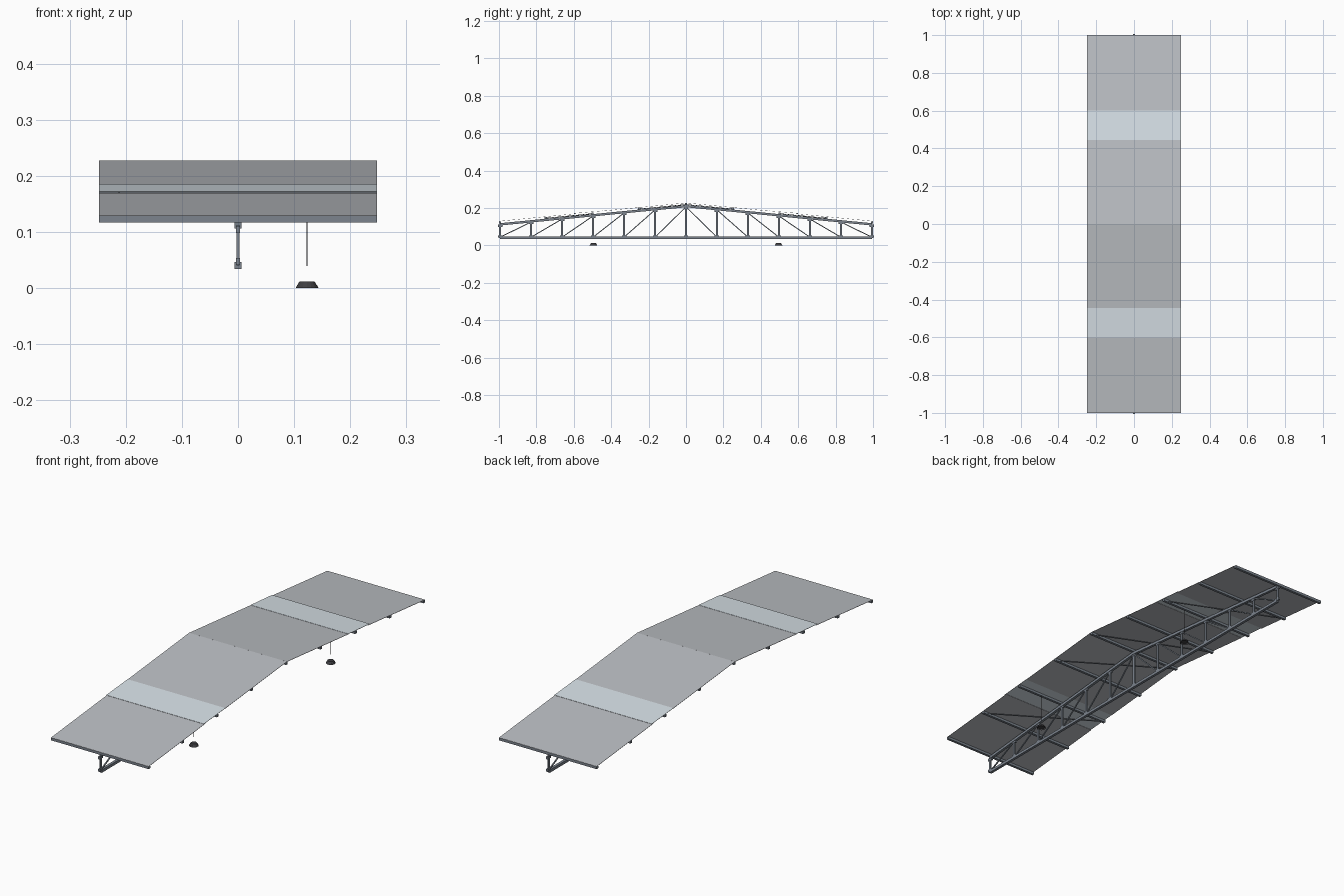
import bpy, bmesh
from mathutils import Vector

if "Cube" in bpy.data.objects:
    bpy.data.objects.remove(bpy.data.objects["Cube"])

W = 0.2475                      # half width of the roof
APEX, EAVE = 0.228, 0.130       # roof height at ridge and at eaves
TRUSS = 0.994                   # half length of the truss


def roof_z(y):
    return APEX + (EAVE - APEX) * abs(y)


def chord_z(y):
    return roof_z(y) - 0.018


def material(name, col):
    m = bpy.data.materials.new(name)
    m.diffuse_color = (*col, 1)
    m.use_nodes = True
    m.node_tree.nodes["Principled BSDF"].inputs["Base Color"].default_value = m.diffuse_color
    return m


steel = material("steel", (0.20, 0.23, 0.27))
sheet = material("roof_sheet", (0.50, 0.52, 0.55))
glass = material("skylight", (0.68, 0.75, 0.80))
dark = material("dark_metal", (0.05, 0.05, 0.055))


def finish(name, bm, mat):
    bmesh.ops.recalc_face_normals(bm, faces=bm.faces)
    me = bpy.data.meshes.new(name)
    bm.to_mesh(me)
    bm.free()
    ob = bpy.data.objects.new(name, me)
    bpy.context.collection.objects.link(ob)
    me.materials.append(mat)
    return ob


def bar(bm, a, b, w, h, ref=(1, 0, 0)):
    """Rectangular bar from a to b: w along ref, h across it."""
    a, b = Vector(a), Vector(b)
    d = (b - a).normalized()
    s = Vector(ref)
    s = (s - d * s.dot(d)).normalized()
    u = d.cross(s)
    rings = []
    for p in (a, b):
        rings.append([bm.verts.new(p + s * i * w / 2 + u * j * h / 2)
                      for i, j in ((-1, -1), (1, -1), (1, 1), (-1, 1))])
    bm.faces.new(rings[0])
    bm.faces.new(rings[1])
    for k in range(4):
        n = (k + 1) % 4
        bm.faces.new((rings[0][k], rings[0][n], rings[1][n], rings[1][k]))


# Roof sheets and skylights on both slopes
def panel(name, y0, y1, lift0, lift1, mat):
    bm = bmesh.new()
    t = 0.0012
    bar(bm, (0, y0, roof_z(y0) - t / 2 + lift0),
        (0, y1, roof_z(y1) - t / 2 + lift1), 2 * W, t)
    finish(name, bm, mat)


for s, side in ((-1, "front"), (1, "back")):
    panel(f"upper_roof_{side}", 0, s * 0.45, 0, 0, sheet)
    panel(f"skylight_{side}", s * 0.445, s * 0.60, 0.001, 0.003, glass)
    panel(f"lower_roof_{side}", s * 0.59, s * 1.0, 0, 0, sheet)

# Truss chords
bm = bmesh.new()
bar(bm, (0, -TRUSS, 0.0405), (0, TRUSS, 0.0405), 0.0125, 0.0125)
for s in (-1, 1):
    bar(bm, (0, s * TRUSS, chord_z(TRUSS)), (0, 0, chord_z(0)), 0.0125, 0.0125)
finish("truss_chords", bm, steel)

# Truss web: posts, diagonals rising to the ridge, gussets at the joints
posts, diagonals, gussets = bmesh.new(), bmesh.new(), bmesh.new()
nodes = [TRUSS * i / 6 for i in range(7)]
for s in (-1, 1):
    for i, n in enumerate(nodes):
        y = s * n
        if s == 1 and i == 0:
            continue
        bar(posts, (0, y, 0.0405), (0, y, chord_z(y)), 0.006, 0.011)
        for z in (0.048, chord_z(y) - 0.008):
            bar(gussets, (0, y - 0.012, z), (0, y + 0.012, z), 0.008, 0.012)
    for inner, outer in zip(nodes, nodes[1:]):
        bar(diagonals, (0, s * outer, 0.044),
            (0, s * inner, chord_z(inner) - 0.004), 0.005, 0.005)
finish("truss_posts", posts, steel)
finish("truss_diagonals", diagonals, steel)
finish("truss_gussets", gussets, steel)

# Purlins across the truss under the sheets
bm = bmesh.new()
for i in range(-4, 5):
    y = max(-0.994, min(0.994, i * 0.25))
    z = roof_z(y) - 0.0075
    bar(bm, (-W, y, z), (W, y, z), 0.011, 0.012, (0, 0, 1))
finish("purlins", bm, steel)

# Thin wind bracing rods in alternate bays
bm = bmesh.new()
for y0 in (-0.75, -0.25, 0.25, 0.75):
    y1 = y0 + (0.25 if y0 < 0 else -0.25)
    y0, y1 = max(y0, y1), min(y0, y1)
    bar(bm, (W - 0.01, y1, roof_z(y1) - 0.009),
        (-W + 0.01, y0, roof_z(y0) - 0.009), 0.003, 0.003, (0, 0, 1))
finish("wind_bracing", bm, steel)

# Hanging lamps: open-bottomed shades with a thin cable
for s, side in ((-1, "front"), (1, "back")):
    y = s * 0.495
    bm = bmesh.new()
    bmesh.ops.create_cone(bm, cap_ends=True, segments=16, radius1=0.0205,
                          radius2=0.0135, depth=0.012)
    bmesh.ops.translate(bm, verts=bm.verts, vec=(0.123, y, 0.006))
    base = [f for f in bm.faces if len(f.verts) > 4 and f.calc_center_median().z < 0.001]
    bmesh.ops.inset_region(bm, faces=base, thickness=0.003)
    bmesh.ops.translate(bm, verts=base[0].verts, vec=(0, 0, 0.006))
    finish(f"lamp_shade_{side}", bm, dark)
    bm = bmesh.new()
    bar(bm, (0.123, y, 0.04), (0.123, y, roof_z(y) - 0.002), 0.0015, 0.0015)
    finish(f"lamp_cable_{side}", bm, dark)
